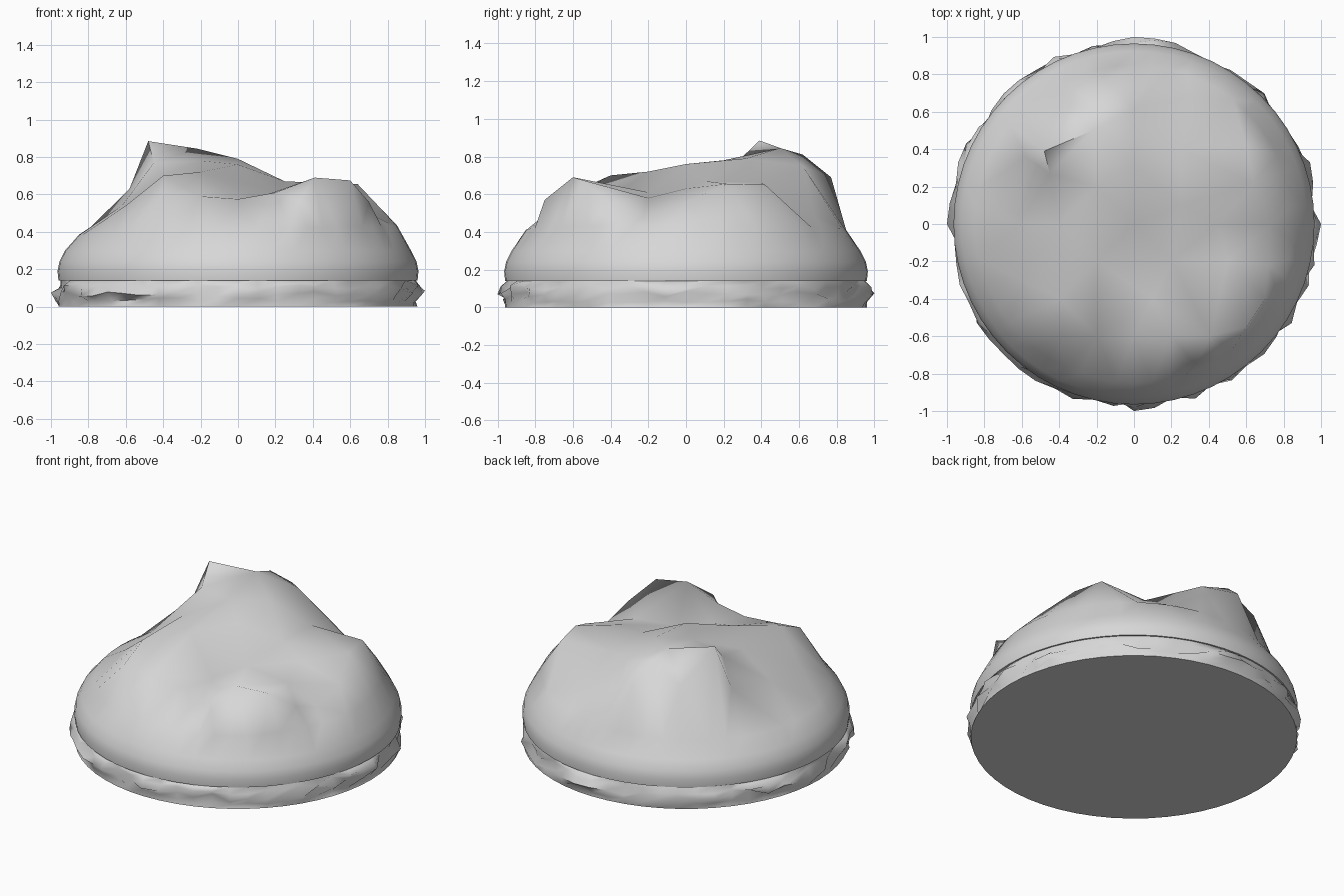
import bpy, bmesh, math, random
from mathutils import Vector
from mathutils.geometry import delaunay_2d_cdt

cube = bpy.data.objects.get("Cube")
if cube:
    bpy.data.objects.remove(cube)

SIDES = 56
random.seed(4)

grey = bpy.data.materials.new("light_grey")
grey.use_nodes = True
colour = (0.68, 0.68, 0.68, 1)
grey.diffuse_color = colour
grey.node_tree.nodes["Principled BSDF"].inputs["Base Color"].default_value = colour


def ring(radius, height):
    """Circle of points; radius and height are functions of the angle."""
    points = []
    for i in range(SIDES):
        angle = math.tau * i / SIDES
        r = radius(angle)
        points.append(Vector((r * math.cos(angle), r * math.sin(angle), height(angle))))
    return points


def bridge(bm, lower, upper):
    for i in range(SIDES):
        j = (i + 1) % SIDES
        bm.faces.new((lower[i], lower[j], upper[j], upper[i]))


def finish(bm, name, angle):
    bmesh.ops.recalc_face_normals(bm, faces=bm.faces[:])
    mesh = bpy.data.meshes.new(name)
    bm.to_mesh(mesh)
    bm.free()
    mesh.materials.append(grey)
    obj = bpy.data.objects.new(name, mesh)
    bpy.context.collection.objects.link(obj)
    bpy.ops.object.select_all(action="DESELECT")
    obj.select_set(True)
    bpy.context.view_layer.objects.active = obj
    bpy.ops.object.shade_smooth_by_angle(angle=math.radians(angle))


# Dome: hills and hollows of the sagging top
hills = [
    (-.48, .39, .885), (-.22, .5, .845), (-.2, .62, .81), (0, .62, .75), (-.15, .77, .69),
    (-.4, .62, .7), (.3, .68, .49), (-.58, .36, .63), (-.45, .27, .77), (-.62, 0, .54),
    (-.6, -.3, .54), (-.4, -.6, .61), (-.4, -.4, .7), (-.4, 0, .7), (-.2, -.2, .72),
    (-.2, .2, .78), (0, 0, .76), (0, .32, .79), (0, -.6, .575), (.2, -.6, .61),
    (-.2, -.6, .59), (.1, -.4, .58), (.2, -.2, .61), (.25, .1, .67), (.25, .4, .66),
    (.41, -.6, .69), (.6, -.55, .675), (.33, -.75, .57), (.5, -.2, .58), (.7, -.4, .56),
    (.72, -.22, .49), (.45, 0, .63), (.64, .22, .655), (.6, .42, .65), (.73, 0, .56),
]
shoulder = ring(lambda a: .85, lambda a: .41 + .025 * math.cos(a))
points = [Vector(p) for p in hills] + shoulder
result = delaunay_2d_cdt([p.to_2d() for p in points], [], [], 0, 1e-5)
bm = bmesh.new()
verts = [bm.verts.new((v.x, v.y, points[source[0]].z))
         for v, source in zip(result[0], result[3])]
for face in result[2]:
    bm.faces.new([verts[i] for i in face])
first = len(hills)
upper = [None] * SIDES
for vert, source in zip(verts, result[3]):
    if source[0] >= first:
        upper[source[0] - first] = vert
# Rounded rim below the shoulder
for r, z in ((.925, .3), (.955, .24), (.965, .19), (.96, .14)):
    lower = [bm.verts.new(p) for p in ring(lambda a: r, lambda a: z)]
    bridge(bm, lower, upper)
    upper = lower
bm.faces.new(upper)
finish(bm, "dome", 70)

# Base: flat disc with a crumpled ruffle around its edge
bm = bmesh.new()
lower = [bm.verts.new(p) for p in ring(lambda a: .96, lambda a: 0)]
bm.faces.new(lower)
for r, z, wobble, lift in ((.96, .035, .02, .012), (.965, .07, .033, .015),
                           (.96, .105, .03, .012), (.95, .14, 0, 0)):
    row = ring(lambda a: r + random.uniform(-wobble, wobble),
               lambda a: z + random.uniform(-lift, lift))
    upper = [bm.verts.new(p) for p in row]
    if lift == .015:
        # Four folds reach the full width
        for i in range(0, SIDES, SIDES // 4):
            upper[i].co.xy = upper[i].co.xy.normalized()
    bridge(bm, lower, upper)
    lower = upper
bm.faces.new(lower)
finish(bm, "ruffled_base", 60)
